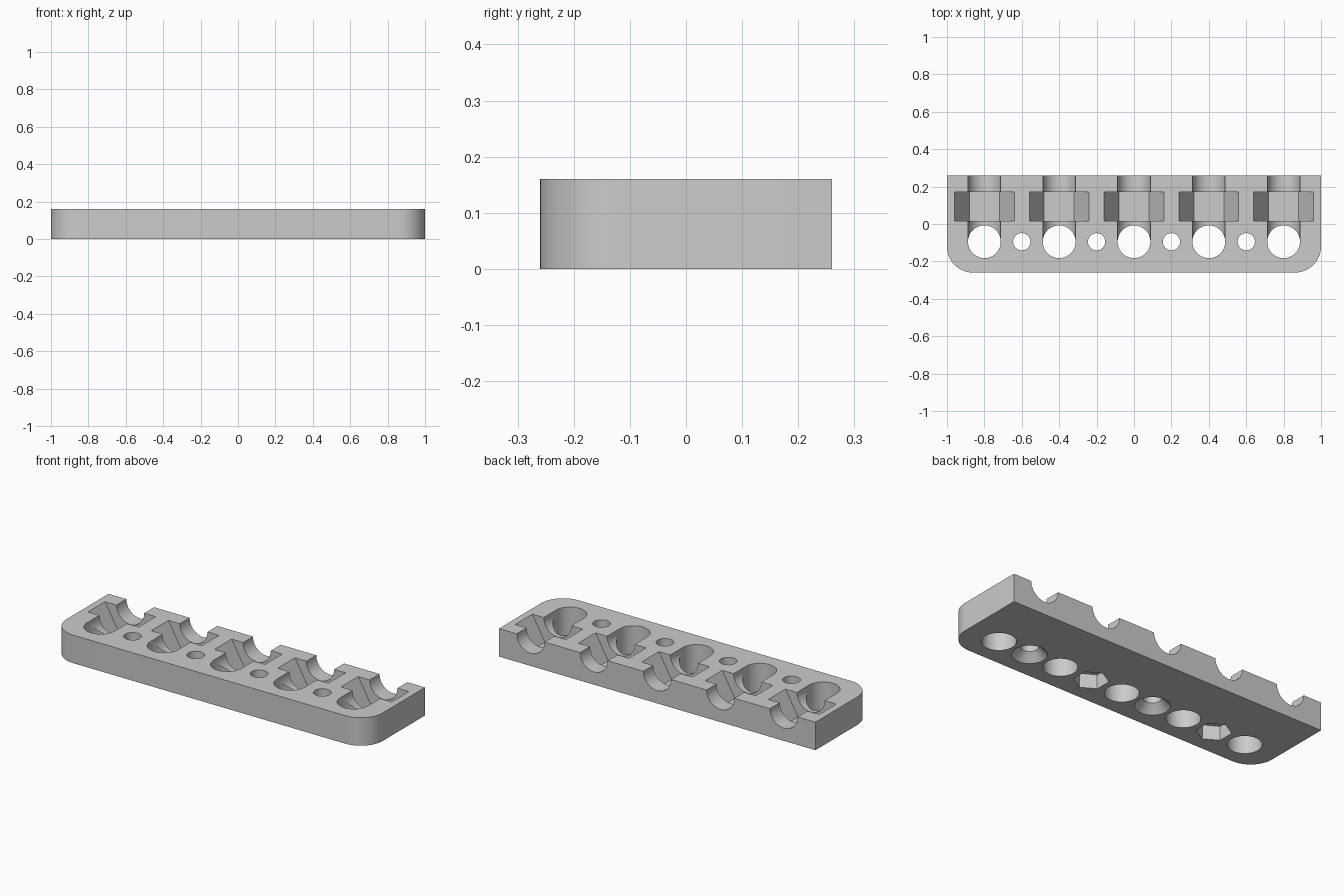
import bpy, bmesh
from math import pi, cos, sin, radians
from mathutils import Matrix

if "Cube" in bpy.data.objects:
    bpy.data.objects.remove(bpy.data.objects["Cube"])

HEIGHT = 0.16
HALF_DEPTH = 0.26
CORNER = 0.14
HOLE_Y = -0.095
HOLE_R = 0.0875
BOLT_XS = [-0.8, -0.4, 0.0, 0.4, 0.8]

grey = bpy.data.materials.new("light grey plastic")
grey.use_nodes = True
colour = (0.6, 0.6, 0.6, 1)
grey.diffuse_color = colour
grey.node_tree.nodes["Principled BSDF"].inputs["Base Color"].default_value = colour


def make_object(name, bm):
    bmesh.ops.recalc_face_normals(bm, faces=bm.faces)
    mesh = bpy.data.meshes.new(name)
    bm.to_mesh(mesh)
    bm.free()
    mesh.materials.append(grey)
    obj = bpy.data.objects.new(name, mesh)
    bpy.context.collection.objects.link(obj)
    return obj


def upright(bm, x, z0, z1, r0, r1=None, sides=64, turn=0.0):
    """Vertical cylinder, cone or prism on the hole row."""
    place = Matrix.Translation((x, HOLE_Y, (z0 + z1) / 2)) @ Matrix.Rotation(turn, 4, "Z")
    bmesh.ops.create_cone(bm, cap_ends=True, segments=sides, radius1=r0,
                          radius2=r0 if r1 is None else r1, depth=z1 - z0, matrix=place)


def lying(bm, x, y0, y1, r, sides):
    """Cylinder or prism along y, its axis at the top face, one corner towards x."""
    points = [(x + r * cos(2 * pi * i / sides), y0, HEIGHT + r * sin(2 * pi * i / sides))
              for i in range(sides)]
    face = bm.faces.new([bm.verts.new(p) for p in points])
    ext = bmesh.ops.extrude_face_region(bm, geom=[face])["geom"]
    moved = [v for v in ext if isinstance(v, bmesh.types.BMVert)]
    bmesh.ops.translate(bm, verts=moved, vec=(0, y1 - y0, 0))
    if not face.is_valid or len(bm.faces) == 0:
        return
    # keep the starting cap so that the cutter is closed
    start = [v for v in face.verts]
    if not any(set(f.verts) == set(start) for f in bm.faces):
        bm.faces.new(start)


# Plate with two rounded front corners
bm = bmesh.new()
outline = [(1, HALF_DEPTH), (-1, HALF_DEPTH)]
for side, start in ((-1, 180), (1, 270)):
    for i in range(17):
        a = radians(start + 90 * i / 16)
        outline.append((side * (1 - CORNER) + CORNER * cos(a),
                        -HALF_DEPTH + CORNER + CORNER * sin(a)))
base = bm.faces.new([bm.verts.new((x, y, 0)) for x, y in outline])
top = bmesh.ops.extrude_face_region(bm, geom=[base], use_keep_orig=True)["geom"]
bmesh.ops.translate(bm, verts=[v for v in top if isinstance(v, bmesh.types.BMVert)],
                    vec=(0, 0, HEIGHT))
plate = make_object("mounting_plate", bm)


def cut(name, bm):
    cutter = make_object(name, bm)
    cutter.hide_render = True
    mod = plate.modifiers.new(name, "BOOLEAN")
    mod.operation = "DIFFERENCE"
    mod.solver = "EXACT"
    mod.object = cutter
    bpy.ops.object.select_all(action="DESELECT")
    plate.select_set(True)
    bpy.context.view_layer.objects.active = plate
    bpy.ops.object.modifier_apply(modifier=name)
    bpy.data.objects.remove(cutter)


# Large vertical holes
bm = bmesh.new()
for x in BOLT_XS:
    upright(bm, x, -0.1, 0.3, HOLE_R)
cut("large_holes", bm)

# Half-round channels from the back edge to the holes
bm = bmesh.new()
for x in BOLT_XS:
    lying(bm, x, HOLE_Y + 0.005, 0.4, HOLE_R, 64)
cut("channels", bm)

# Half-hexagon pockets across the channels
bm = bmesh.new()
for x in BOLT_XS:
    lying(bm, x, 0.016, 0.171, 0.16, 6)
cut("nut_pockets", bm)

# Small screw holes
bm = bmesh.new()
for x in (-0.6, -0.2, 0.2, 0.6):
    upright(bm, x, -0.1, 0.3, 0.046)
cut("screw_holes", bm)

# Underside recesses: cones and hexagons in turn
bm = bmesh.new()
for x in (-0.2, 0.6):
    upright(bm, x, -0.01, 0.045, 0.1, 0.045)
for x in (-0.6, 0.2):
    upright(bm, x, -0.05, 0.08, 0.09, sides=6)
cut("underside_recesses", bm)

bpy.ops.object.shade_smooth_by_angle(angle=radians(25))
